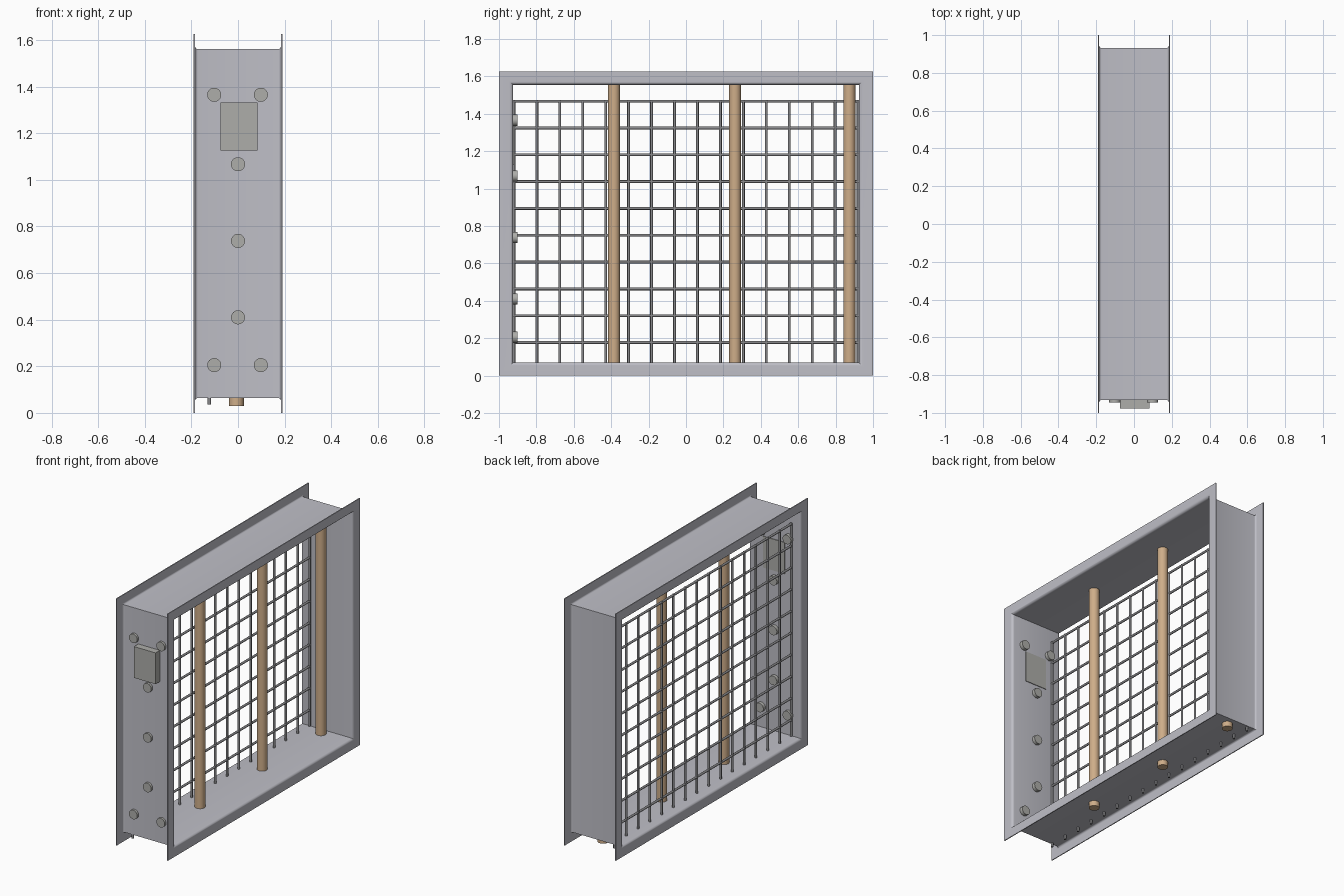
import bpy, bmesh, math
from mathutils import Matrix, Vector

if "Cube" in bpy.data.objects:
    bpy.data.objects.remove(bpy.data.objects["Cube"])

H = 1.625          # overall height
T = 0.006          # sheet thickness
D = 0.064          # web depth below the flange edge


def material(name, color):
    m = bpy.data.materials.new(name)
    m.diffuse_color = (*color, 1)
    m.use_nodes = True
    m.node_tree.nodes["Principled BSDF"].inputs["Base Color"].default_value = m.diffuse_color
    return m


FRAME = material("galvanised_sheet", (0.52, 0.52, 0.57))
WIRE = material("dark_steel", (0.25, 0.25, 0.26))
COPPER = material("copper", (0.62, 0.42, 0.25))
GREY = material("grey_fitting", (0.42, 0.42, 0.40))


def finish(bm, name, mat, smooth=True):
    bmesh.ops.recalc_face_normals(bm, faces=bm.faces)
    me = bpy.data.meshes.new(name)
    bm.to_mesh(me)
    bm.free()
    me.materials.append(mat)
    ob = bpy.data.objects.new(name, me)
    bpy.context.collection.objects.link(ob)
    if smooth:
        bpy.ops.object.select_all(action='DESELECT')
        bpy.context.view_layer.objects.active = ob
        ob.select_set(True)
        bpy.ops.object.shade_smooth_by_angle(angle=math.radians(35))
    return ob


def rod(bm, a, b, r, seg):
    a, b = Vector(a), Vector(b)
    d = b - a
    mat = Matrix.Translation((a + b) / 2) @ d.to_track_quat('Z', 'Y').to_matrix().to_4x4()
    bmesh.ops.create_cone(bm, cap_ends=True, segments=seg, radius1=r, radius2=r,
                          depth=d.length, matrix=mat)


# Channel section duct frame: bent sheet profile swept round a rectangle
def bend(x, d, r):
    return [(x - r + r * math.cos(a), d - r + r * math.sin(a))
            for a in (math.radians(90 * i / 5) for i in range(6))]


outer = [(0.19 - T, 0)] + bend(0.19 - T, D, 0.012)
inner = [(0.19, 0)] + bend(0.19, D + T, 0.012 + T)
profile = (outer + [(-x, d) for x, d in reversed(outer)]
           + [(-x, d) for x, d in inner] + list(reversed(inner)))

bm = bmesh.new()
rings = []
for sy, sz in ((-1, -1), (1, -1), (1, 1), (-1, 1)):
    rings.append([bm.verts.new((x, sy * (1 - 1.08 * d), H / 2 + sz * (H / 2 - d)))
                  for x, d in profile])
n = len(profile)
for k in range(4):
    p, q = rings[k], rings[(k + 1) % 4]
    for i in range(n):
        j = (i + 1) % n
        bm.faces.new((p[i], p[j], q[j], q[i]))
finish(bm, "duct_frame", FRAME)

# Wire grid
bm = bmesh.new()
for i in range(16):
    y = -0.92 + i * 1.84 / 15
    rod(bm, (-0.123, y, 0.036), (-0.123, y, 1.473), 0.0075, 12)
finish(bm, "vertical_wires", WIRE)
bm = bmesh.new()
for i in range(10):
    z = 0.177 + i * 1.29 / 9
    rod(bm, (-0.123, -0.924, z), (-0.123, 0.924, z), 0.0075, 12)
finish(bm, "horizontal_wires", WIRE)

# Copper rods passing through the bottom web
for k, y in enumerate((-0.385, 0.262, 0.873)):
    bm = bmesh.new()
    rod(bm, (-0.007, y, 0.03), (-0.007, y, 1.56), 0.032, 32)
    finish(bm, f"copper_rod_{k + 1}", COPPER)

# Round plugs through the front wall
plugs = [(-0.102, 1.365), (0.098, 1.365), (0, 1.067), (0, 0.738), (0, 0.41),
         (-0.102, 0.205), (0.098, 0.205)]
for k, (x, z) in enumerate(plugs):
    bm = bmesh.new()
    rod(bm, (x, -0.946, z), (x, -0.902, z), 0.03, 32)
    finish(bm, f"plug_{k + 1}", GREY)

# Terminal box on the front wall
bm = bmesh.new()
bmesh.ops.create_cube(bm, size=1, matrix=Matrix.Translation((0.004, -0.948, 1.228))
                      @ Matrix.Diagonal((0.158, 0.056, 0.206, 1)))
finish(bm, "terminal_box", GREY, smooth=False)
